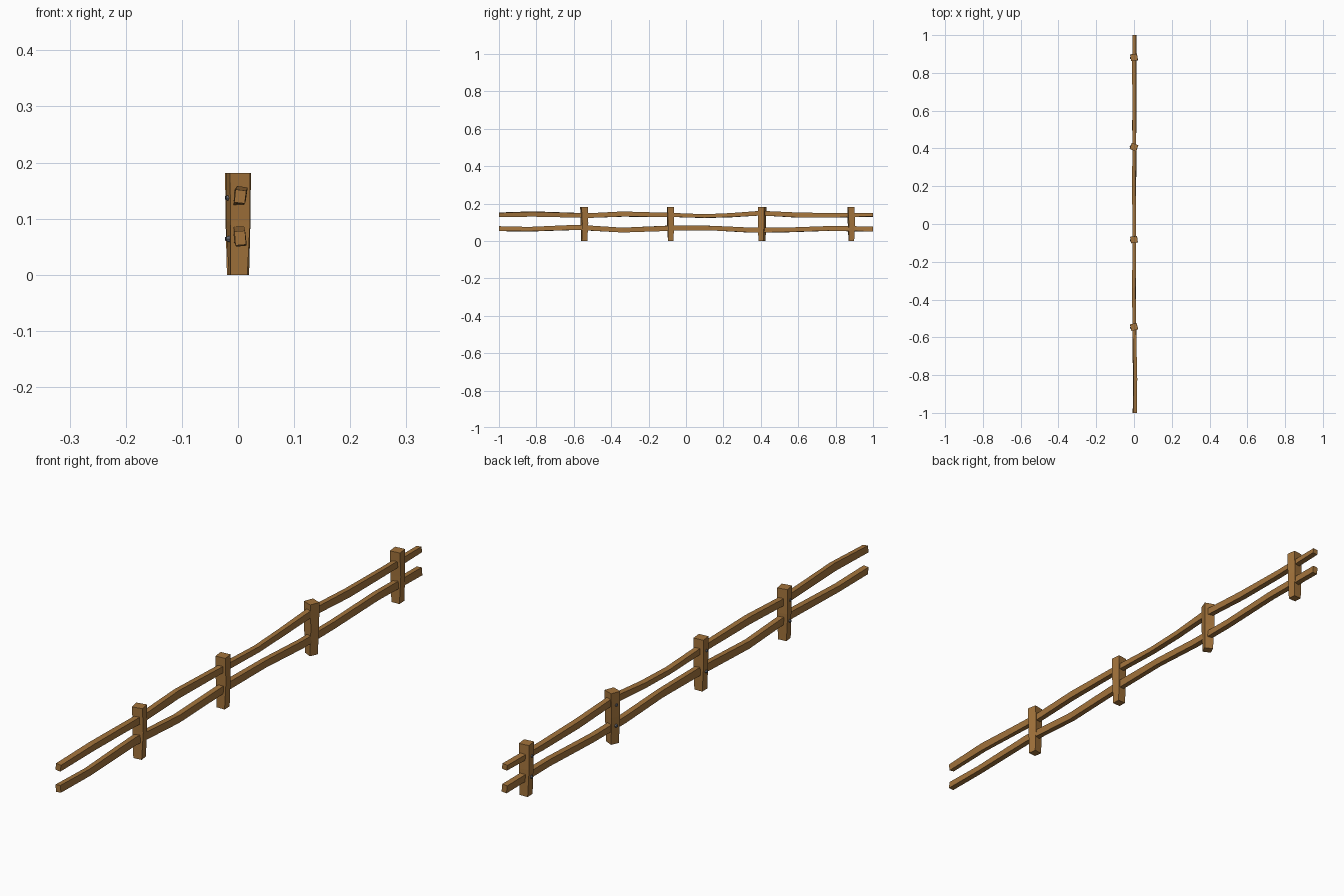
import bpy, bmesh, math
from mathutils import Vector, Matrix

if "Cube" in bpy.data.objects:
    bpy.data.objects.remove(bpy.data.objects["Cube"])


def material(name, colour):
    m = bpy.data.materials.new(name)
    m.diffuse_color = (*colour, 1)
    m.use_nodes = True
    m.node_tree.nodes["Principled BSDF"].inputs["Base Color"].default_value = m.diffuse_color
    return m


wood = material("brown wood", (0.37, 0.175, 0.045))
iron = material("grey iron", (0.13, 0.14, 0.17))


def add_object(name, bm, mat):
    bmesh.ops.recalc_face_normals(bm, faces=bm.faces)
    mesh = bpy.data.meshes.new(name)
    bm.to_mesh(mesh)
    bm.free()
    mesh.materials.append(mat)
    ob = bpy.data.objects.new(name, mesh)
    bpy.context.collection.objects.link(ob)
    return ob


def loft(name, rings, mat):
    """Skin a list of four-cornered rings and cap both ends."""
    bm = bmesh.new()
    loops = [[bm.verts.new(p) for p in ring] for ring in rings]
    for a, b in zip(loops, loops[1:]):
        for i in range(4):
            j = (i + 1) % 4
            bm.faces.new((a[i], a[j], b[j], b[i]))
    bm.faces.new(loops[0])
    bm.faces.new(loops[-1])
    return add_object(name, bm, mat)


CORNERS = [(-1, -1), (1, -1), (1, 1), (-1, 1)]


def rail(name, stations):
    """Hand-hewn rail; stations are (y, x centre, bottom z, top z, roll)."""
    rings = []
    for y, x, low, high, roll in stations:
        ring = []
        for sx, sz in CORNERS:
            dx, dz = sx * 0.0095, sz * (high - low) / 2
            c, s = math.cos(roll), math.sin(roll)
            ring.append((x + dx * c - dz * s, y, (low + high) / 2 + dx * s + dz * c))
        rings.append(ring)
    loft(name, rings, wood)


# Two wavy rails running the length of the fence
rail("upper_rail", [
    (-1.0, 0.004, 0.128, 0.151, -0.12), (-0.82, 0.006, 0.131, 0.157, -0.15),
    (-0.66, 0.003, 0.127, 0.152, -0.08), (-0.52, 0.001, 0.123, 0.148, 0.0),
    (-0.34, 0.000, 0.130, 0.157, 0.06), (-0.08, 0.002, 0.128, 0.150, 0.0),
    (0.10, 0.001, 0.123, 0.142, 0.08), (0.24, 0.000, 0.127, 0.148, 0.1),
    (0.40, 0.002, 0.136, 0.161, 0.0), (0.60, 0.002, 0.125, 0.151, 0.08),
    (0.80, 0.001, 0.125, 0.148, 0.1), (1.0, 0.002, 0.130, 0.149, 0.12)])
rail("lower_rail", [
    (-1.0, 0.004, 0.053, 0.078, 0.08), (-0.84, 0.005, 0.051, 0.074, 0.1),
    (-0.58, 0.002, 0.059, 0.086, 0.05), (-0.34, 0.001, 0.045, 0.071, 0.0),
    (-0.06, 0.001, 0.055, 0.083, -0.05), (0.14, 0.002, 0.056, 0.081, 0.0),
    (0.34, 0.002, 0.045, 0.071, 0.06), (0.52, 0.001, 0.046, 0.070, 0.08),
    (0.76, 0.002, 0.054, 0.079, 0.05), (1.0, 0.003, 0.050, 0.077, 0.1)])


def nail(name, centre, turn):
    """Six-sided domed nail head facing the -x side of its post."""
    bm = bmesh.new()
    place = (Matrix.Translation(centre) @ Matrix.Rotation(turn, 4, 'Z')
             @ Matrix.Rotation(-math.pi / 2, 4, 'Y'))
    bmesh.ops.create_cone(bm, cap_ends=True, segments=6, radius1=0.0065,
                          radius2=0.004, depth=0.007, matrix=place)
    add_object(name, bm, iron)


# Leaning, twisted posts: (y at foot, y at middle, y at top, twist)
POSTS = [(-0.544, -0.543, -0.545, 0.2), (-0.082, -0.082, -0.083, 0.1),
         (0.406, 0.407, 0.407, -0.36), (0.884, 0.884, 0.882, 0.12)]
for n, (y0, y1, y2, twist) in enumerate(POSTS, 1):
    # z, y centre, x half width, y half width, extra twist
    levels = [(0, y0, 0.0150, 0.0145, -0.08), (0.095, y1, 0.0180, 0.0165, 0.05),
              (0.181, y2, 0.0180, 0.0175, 0.0)]
    rings = []
    for z, y, hx, hy, extra in levels:
        turn = Matrix.Rotation(twist + extra, 3, 'Z')
        rings.append([Vector((0, y, z)) + turn @ Vector((sx * hx, sy * hy, 0))
                      for sx, sy in CORNERS])
    loft(f"post_{n}", rings, wood)
    # One nail per rail
    for label, z in (("lower", 0.064), ("upper", 0.137)):
        out = Matrix.Rotation(twist, 3, 'Z') @ Vector((-0.0188, -0.003, 0))
        nail(f"{label}_nail_{n}", Vector((0, y1, z)) + out, twist)
